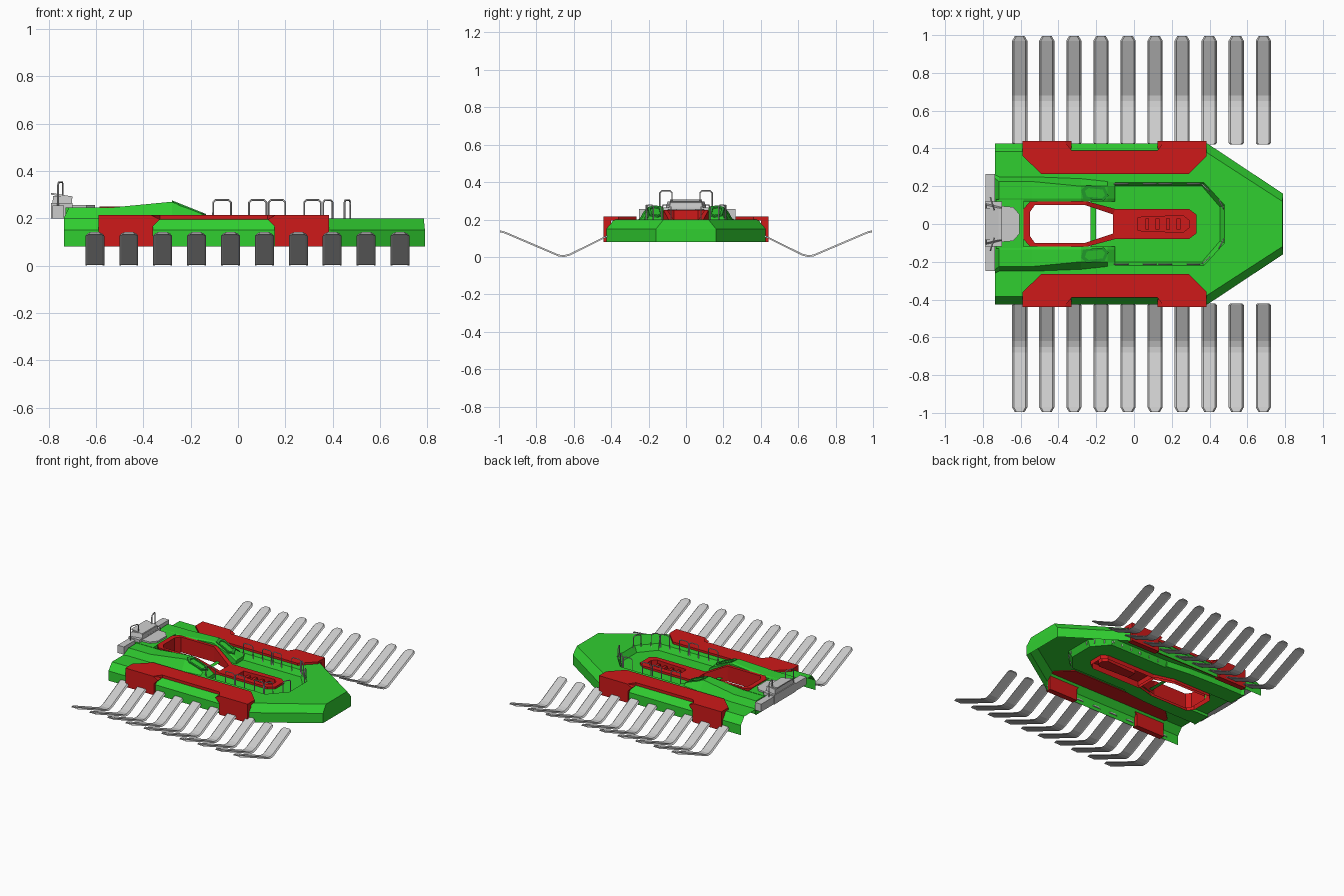
import bpy, bmesh
from mathutils import Vector

if "Cube" in bpy.data.objects:
    bpy.data.objects.remove(bpy.data.objects["Cube"])


def material(name, rgb):
    m = bpy.data.materials.new(name)
    m.diffuse_color = (*rgb, 1)
    m.use_nodes = True
    m.node_tree.nodes["Principled BSDF"].inputs["Base Color"].default_value = m.diffuse_color
    return m


GREEN = material("green", (0.03, 0.62, 0.03))
DARK = material("dark_green", (0.02, 0.4, 0.03))
RED = material("red", (0.62, 0.01, 0.01))


def finish(name, bm, mat=None):
    bmesh.ops.recalc_face_normals(bm, faces=bm.faces)
    me = bpy.data.meshes.new(name)
    bm.to_mesh(me)
    bm.free()
    ob = bpy.data.objects.new(name, me)
    bpy.context.collection.objects.link(ob)
    if mat:
        me.materials.append(mat)
    return ob


def sym(half, z):
    """Closed outline from its +y half; z is a number or a function of x."""
    f = z if callable(z) else (lambda x: z)
    pts = half + [(x, -y) for x, y in reversed(half)]
    return [(x, y, f(x)) for x, y in pts]


def add_loft(bm, rings, closed=True, caps=(True, True)):
    vs = [[bm.verts.new(p) for p in r] for r in rings]
    n = len(vs[0])
    for a, b in zip(vs, vs[1:]):
        for i in range(n if closed else n - 1):
            j = (i + 1) % n
            bm.faces.new((a[i], a[j], b[j], b[i]))
    if caps[0]:
        bm.faces.new(vs[0])
    if caps[1]:
        bm.faces.new(vs[-1])
    return vs


def loft(name, rings, mat=None, **kw):
    bm = bmesh.new()
    add_loft(bm, rings, **kw)
    return finish(name, bm, mat)


def fill(bm, loops):
    """Flat face between an outer loop and its holes."""
    edges = []
    for l in loops:
        for i in range(len(l)):
            a, b = l[i], l[(i + 1) % len(l)]
            edges.append(bm.edges.get((a, b)) or bm.edges.new((a, b)))
    bmesh.ops.triangle_fill(bm, edges=edges, use_beauty=True, normal=(0, 0, 1))


def prism(name, pts, z0, z1, mat=None, taper=1.0):
    c = sum((Vector(p) for p in pts), Vector((0, 0))) / len(pts)
    top = [c + (Vector(p) - c) * taper for p in pts]
    return loft(name, [[(x, y, z0) for x, y in pts], [(x, y, z1) for x, y in top]], mat)


def rails(name, hoops, r=0.004):
    cu = bpy.data.curves.new(name, 'CURVE')
    cu.dimensions = '3D'
    cu.bevel_depth = r
    cu.bevel_resolution = 0
    for a, b, z0, z1 in hoops:
        a, b = Vector(a), Vector(b)
        d = (b - a).normalized() * 0.01
        pts = [(*a, z0), (*a, z1 - 0.01), (*(a + d), z1), (*(b - d), z1), (*b, z1 - 0.01), (*b, z0)]
        s = cu.splines.new('POLY')
        s.points.add(len(pts) - 1)
        for p, q in zip(s.points, pts):
            p.co = (*q, 1)
    bpy.context.collection.objects.link(bpy.data.objects.new(name, cu))


# hull shell: open underneath and at the rear
side = [(-.735, .425), (.39, .425), (.79, .16)]
deck = [(-.735, .385), (.375, .385), (.785, .12)]
pit_top = [(-.585, .08), (-.55, .12), (-.25, .12), (-.14, .22), (.37, .22), (.48, .10)]
pod_hole = [(-.57, .36), (-.49, .28), (.29, .28), (.37, .36), (.37, .375), (-.57, .375)]
bm = bmesh.new()
rings = add_loft(bm, [sym(side, .08), sym(side, .15), sym(deck, .2)], closed=False, caps=(False, False))
holes = [[bm.verts.new(p) for p in sym(pit_top, .2)]]
for s in (1, -1):
    holes.append([bm.verts.new((x, s * y, .2)) for x, y in pod_hole])
fill(bm, [rings[-1]] + holes)
finish("hull", bm, GREEN)

# sunken walkway: sloped wall and floor around the tray
front_top = [(-.23, .12), (-.14, .22), (.37, .22), (.48, .10)]
front_low = [(-.23, .115), (-.13, .20), (.36, .20), (.455, .09)]
tray = [(-.20, .10), (-.10, .08), (.29, .08), (.33, .05)]
bm = bmesh.new()
rings = add_loft(bm, [sym(front_top, .2), sym(front_low, .16)], closed=False, caps=(False, False))
fill(bm, [rings[-1], [bm.verts.new(p) for p in sym(tray, .16)]])
finish("walkway", bm, GREEN)

# raised rear deck and the two ridges beside the opening
prism("rear_deck", [(-.73, -.13), (-.585, -.13), (-.585, .13), (-.73, .13)], .18, .245, GREEN)
stations = [(-.735, .205, .26, .24), (-.715, .245, .25, .225), (-.54, .245, .25, .225),
            (-.28, .27, .24, .20), (-.14, .213, .225, .20), (-.10, .185, .22, .20)]
for s, label in ((1, "left"), (-1, "right")):
    loft(label + "_ridge", [[(x, s * .12, .16), (x, s * .12, zt - .006), (x, s * .135, zt), (x, s * yt, zt),
                             (x, s * yb, .2), (x, s * yb * .98, .16)] for x, zt, yb, yt in stations], GREEN)
    # hooded vent lying on the front slope of the ridge
    vent = [(-.27, .135), (-.16, .125), (-.135, .15), (-.155, .195), (-.25, .205), (-.28, .18)]
    inner = [(-.25, .145), (-.17, .137), (-.153, .153), (-.165, .182), (-.24, .19), (-.26, .175)]
    slope = lambda x: .27 - .4 * (x + .28)
    loft(label + "_vent", [[(x, s * y, slope(x) - .02) for x, y in vent],
                           [(x, s * y, slope(x) + .006) for x, y in vent],
                           [(x, s * y, slope(x) + .006) for x, y in inner],
                           [(x, s * y, slope(x) - .008) for x, y in inner]], DARK)

# red frame around the through opening
frame_out = [(-.585, .08), (-.55, .12), (-.25, .12), (-.10, .08)]
frame_in = [(-.55, .065), (-.525, .10), (-.26, .10), (-.11, .05)]
level = lambda x: .25 if x < -.2 else .175
loft("opening_frame", [sym(frame_out, .14), sym(frame_out, level), sym(frame_in, level), sym(frame_in, .14)],
     RED, caps=(False, False))

# red tray with its long recess
tray_top = [(-.11, .08), (.29, .08), (.33, .05)]
slot = [(.02, .035), (.26, .045), (.29, .02)]
loft("tray", [sym(tray_top, .13), sym(tray_top, .175), sym(slot, .175), sym(slot, .14)], RED, caps=(False, True))
for i in range(4):
    x = .06 + .055 * i
    prism("tray_rib", [(x, -.03), (x + .02, -.03), (x + .02, .03), (x, .03)], .14, .16, RED)

# red side pods: top plate and two drop-down legs each
plate = [(-.59, .36), (-.49, .265), (.29, .265), (.385, .36), (.385, .44), (.16, .44),
         (.125, .39), (-.33, .39), (-.37, .44), (-.59, .44)]
rear_leg = [(-.59, .08), (-.36, .08), (-.36, .165), (-.33, .195), (-.37, .215), (-.59, .215)]
front_leg = [(.385, .08), (.155, .08), (.155, .165), (.125, .195), (.16, .215), (.385, .215)]
for s, label in ((1, "left"), (-1, "right")):
    prism(label + "_pod_plate", [(x, s * y) for x, y in plate], .195, .215, RED)
    for leg, pos in ((rear_leg, "rear"), (front_leg, "front")):
        loft(f"{label}_{pos}_pod_leg", [[(x, s * y, z) for x, z in leg] for y in (.40, .44)], RED)

# ten bent paddles per side, channel shaped with clipped tips
path = [(.42, .116, .030), (.43, .112, .040), (.62, .018, .040), (.65, .010, .040),
        (.68, .012, .040), (.97, .136, .040), (.995, .142, .026)]
for s, label in ((1, "left"), (-1, "right")):
    for i in range(10):
        cx = -.605 + i * .1433
        sections = []
        for y, z, w in path:
            e = w - .009
            sections.append([(cx - w, s * y, z - .010), (cx - e, s * y, z), (cx + e, s * y, z),
                             (cx + w, s * y, z - .010), (cx + e, s * y, z - .008), (cx - e, s * y, z - .008)])
        loft(f"{label}_paddle_{i + 1}", sections)

# walkway railing hoops
hoops = []
for s in (1, -1):
    for x0, x1 in ((-.105, -.03), (.047, .12), (.13, .20), (.28, .35)):
        hoops.append(((x0, s * .212), (x1, s * .212), .17, .277))
    hoops.append(((.36, s * .21), (.40, s * .175), .17, .277))
    hoops.append(((.45, s * .13), (.475, s * .08), .17, .277))
rails("walkway_rails", hoops)

# grey control station across the stern
prism("stern_bar", [(-.785, -.25), (-.735, -.25), (-.735, .265), (-.785, .265)], .2, .255)
prism("station_wing", [(-.79, -.12), (-.70, -.12), (-.70, .12), (-.79, .12)], .2, .265)
prism("station_base", [(-.76, -.10), (-.64, -.09), (-.605, -.05), (-.605, .05), (-.64, .09), (-.76, .10)], .235, .256)
prism("station_console", [(-.785, -.11), (-.70, -.09), (-.70, .09), (-.785, .11)], .26, .295, taper=.9)
loft("station_screen", [[(x, y, z) for x, z in ((-.79, .30), (-.70, .284), (-.70, .292), (-.79, .308))]
                        for y in (-.085, .085)])
rails("station_rails", [((-.76, s * .14), (-.74, s * .075), .25, .353) for s in (1, -1)])
